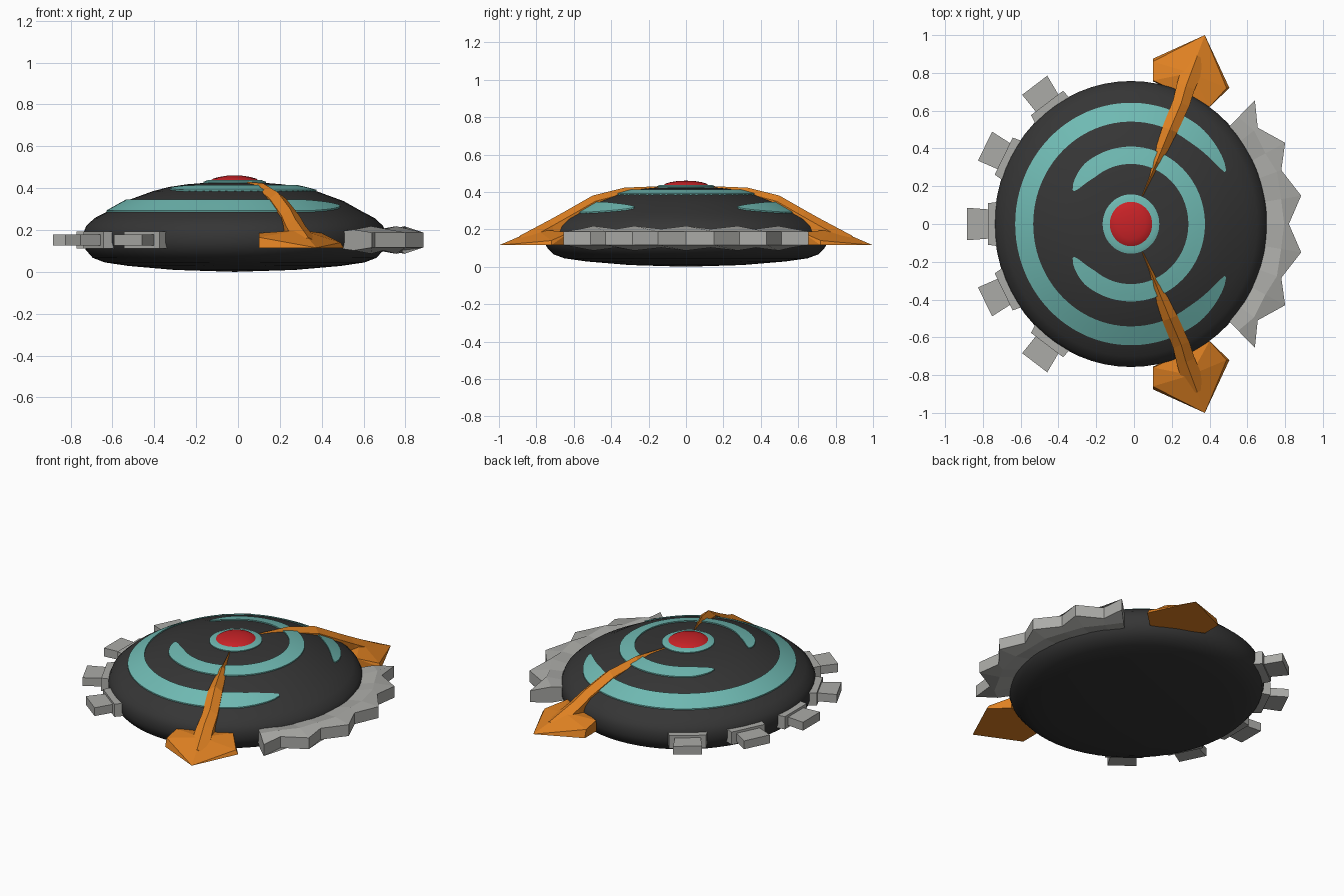
import bpy, bmesh, math

if "Cube" in bpy.data.objects:
    bpy.data.objects.remove(bpy.data.objects["Cube"])

def mat(name, c):
    m = bpy.data.materials.new(name)
    m.diffuse_color = (*c, 1)
    m.use_nodes = True
    m.node_tree.nodes["Principled BSDF"].inputs["Base Color"].default_value = m.diffuse_color
    return m

DARK = mat("charcoal", (0.036, 0.036, 0.036))
TEAL = mat("teal", (0.16, 0.49, 0.45))
ORANGE = mat("orange", (0.74, 0.22, 0.016))
RED = mat("red", (0.58, 0.016, 0.02))
SILVER = mat("silver", (0.41, 0.41, 0.39))
SX, CX = 0.955, -0.016          # the disc is slightly narrower in x and off centre

def disc(x, y, z):
    return (x * SX + CX, y, z)

def make(name, verts, faces, material, smooth=False, hull=False):
    bm = bmesh.new()
    vs = [bm.verts.new(v) for v in verts]
    if hull:
        bmesh.ops.convex_hull(bm, input=vs)
    else:
        for f in faces:
            bm.faces.new([vs[i] for i in f])
    bmesh.ops.remove_doubles(bm, verts=bm.verts, dist=1e-5)
    bmesh.ops.recalc_face_normals(bm, faces=bm.faces)
    me = bpy.data.meshes.new(name)
    bm.to_mesh(me)
    bm.free()
    me.materials.append(material)
    ob = bpy.data.objects.new(name, me)
    bpy.context.collection.objects.link(ob)
    if smooth:
        bpy.ops.object.select_all(action='DESELECT')
        ob.select_set(True)
        bpy.context.view_layer.objects.active = ob
        bpy.ops.object.shade_smooth_by_angle(angle=math.radians(35))
    return ob

def loft(name, sections, material, closed=False, smooth=False):
    """Skin between closed cross-sections, capping the ends unless closed."""
    n, m = len(sections), len(sections[0])
    verts = [p for s in sections for p in s]
    faces = [(i * m + j, i * m + (j + 1) % m, (i + 1) % n * m + (j + 1) % m, (i + 1) % n * m + j)
             for i in range(n if closed else n - 1) for j in range(m)]
    if not closed:
        faces += [tuple(range(m)), tuple(range((n - 1) * m, n * m))]
    return make(name, verts, faces, material, smooth)

def lathe(name, prof, material, n=64):
    """Revolve a profile that starts and ends on the axis."""
    m = len(prof)
    verts = [disc(r * math.cos(2 * math.pi * i / n), r * math.sin(2 * math.pi * i / n), z)
             for i in range(n) for r, z in prof[1:-1]]
    k = m - 2
    faces = [(i * k + j, i * k + j + 1, (i + 1) % n * k + j + 1, (i + 1) % n * k + j)
             for i in range(n) for j in range(k - 1)]
    verts += [disc(0, 0, prof[0][1]), disc(0, 0, prof[-1][1])]
    for i in range(n):
        faces.append((n * k, i * k, (i + 1) % n * k))
        faces.append((n * k + 1, i * k + k - 1, (i + 1) % n * k + k - 1))
    return make(name, verts, faces, material, True)

# Saucer body
TOP = [(0, .428), (.15, .425), (.24, .418), (.33, .405), (.41, .385), (.545, .338),
       (.64, .287), (.70, .257), (.742, .22)]
lathe("saucer_body", TOP + [(.757, .185), (.757, .14), (.745, .105), (.71, .067),
      (.65, .045), (.53, .028), (.3, .009), (0, 0)], DARK)

# Red dome and its teal collar
lathe("dome_collar", [(0, .438), (.135, .438), (.157, .43), (.157, .40), (0, .40)], TEAL)
lathe("red_dome", [(0, .46), (.04, .459), (.08, .453), (.108, .445), (.123, .434),
                   (.123, .42), (0, .42)], RED, 40)

def top_z(r):
    for (r0, z0), (r1, z1) in zip(TOP, TOP[1:]):
        if r <= r1:
            return z0 + (z1 - z0) * (r - r0) / (r1 - r0)
    return TOP[-1][1]

def band(name, r0, r1, a0, a1, taper, n=80):
    """Thin curved plate on the saucer with tapered, rounded ends."""
    secs = []
    for i in range(n + 1):
        a = a0 + (a1 - a0) * i / n
        d = min(a - a0, a1 - a)
        t = 1 if d > taper else max(.12, (d / taper) ** .5)
        c, h = (r0 + r1) / 2, (r1 - r0) / 2 * t
        rs = [c - h, c - h / 3, c + h / 3, c + h]
        ca, sa = math.cos(math.radians(a)), math.sin(math.radians(a))
        pts = [(r, top_z(r) + .007) for r in rs] + [(r, top_z(r) - .002) for r in rs[::-1]]
        secs.append([disc(r * ca, r * sa, z) for r, z in pts])
    loft(name, secs, TEAL, smooth=True)

band("outer_stripe", .542, .642, 28, 332, 25)
band("inner_stripe", .318, .41, -151, 151, 22)

# Orange arms with arrow-shaped feet, one on each side
ARM = [(.045, .15, .43, .012), (.12, .33, .423, .026), (.19, .50, .38, .042),
       (.25, .64, .30, .046), (.275, .73, .25, .05), (.335, .89, .165, .06)]
HEAD = [(.375, 1.0, .115), (.505, .72, .115), (.40, .62, .115), (.10, .755, .115),
        (.10, .875, .115), (.40, .62, .185), (.10, .76, .185), (.10, .86, .165),
        (.30, .80, .20), (.49, .72, .14)]
for side, s in (("back", 1), ("front", -1)):
    secs = []
    for x, y, z, w in ARM:
        dx, dy = .93 * w, -.36 * w
        low = max(z - .10, .12)
        secs.append([(x - dx, s * (y - dy), low), (x - dx, s * (y - dy), max(z - .03, low + .002)),
                     (x, s * y, z), (x + dx, s * (y + dy), max(z - .03, low + .002)),
                     (x + dx, s * (y + dy), low)])
    loft(side + "_arm", secs, ORANGE)
    make(side + "_arrow_foot", [(x, s * y, z) for x, y, z in HEAD], [], ORANGE, hull=True)

# Toothed silver crescent on the right rim
half = [(.64, .655), (.655, .51), (.80, .43), (.78, .285), (.885, .15)]
outline = half + [(.82, 0)] + [(x, -y) for x, y in half[::-1]]
secs = []
for i, (x, y) in enumerate(outline):
    d = math.hypot(x, y)
    ki = .69 / d
    km = (d - .025) / d if i % 2 else .79 / d
    hm = .066 if i % 2 else .05
    secs.append([(x * k, y * k, .152 + h) for k, h in
                 ((ki, -.04), (km, -hm), (1, -.036), (1, .036), (km, hm), (ki, .04))])
loft("toothed_crescent", secs, SILVER)

# Silver lugs around the left rim: a wide collar and a narrower block
def block(name, a, r0, r1, w0, w1, z0, z1):
    ca, sa = math.cos(math.radians(a)), math.sin(math.radians(a))
    pts = [disc(r * ca - t * sa, r * sa + t * ca, z) for z in (z0, z1)
           for r, w in ((r0, w0), (r1, w1)) for t in (-w, w)]
    make(name, pts, [], SILVER, hull=True)

for i, a in enumerate((126, 153, 180, 207, 234)):
    block(f"lug_collar_{i + 1}", a, .70, .792, .122, .11, .112, .193)
    block(f"lug_block_{i + 1}", a, .76, .908, .075, .086, .125, .178)
